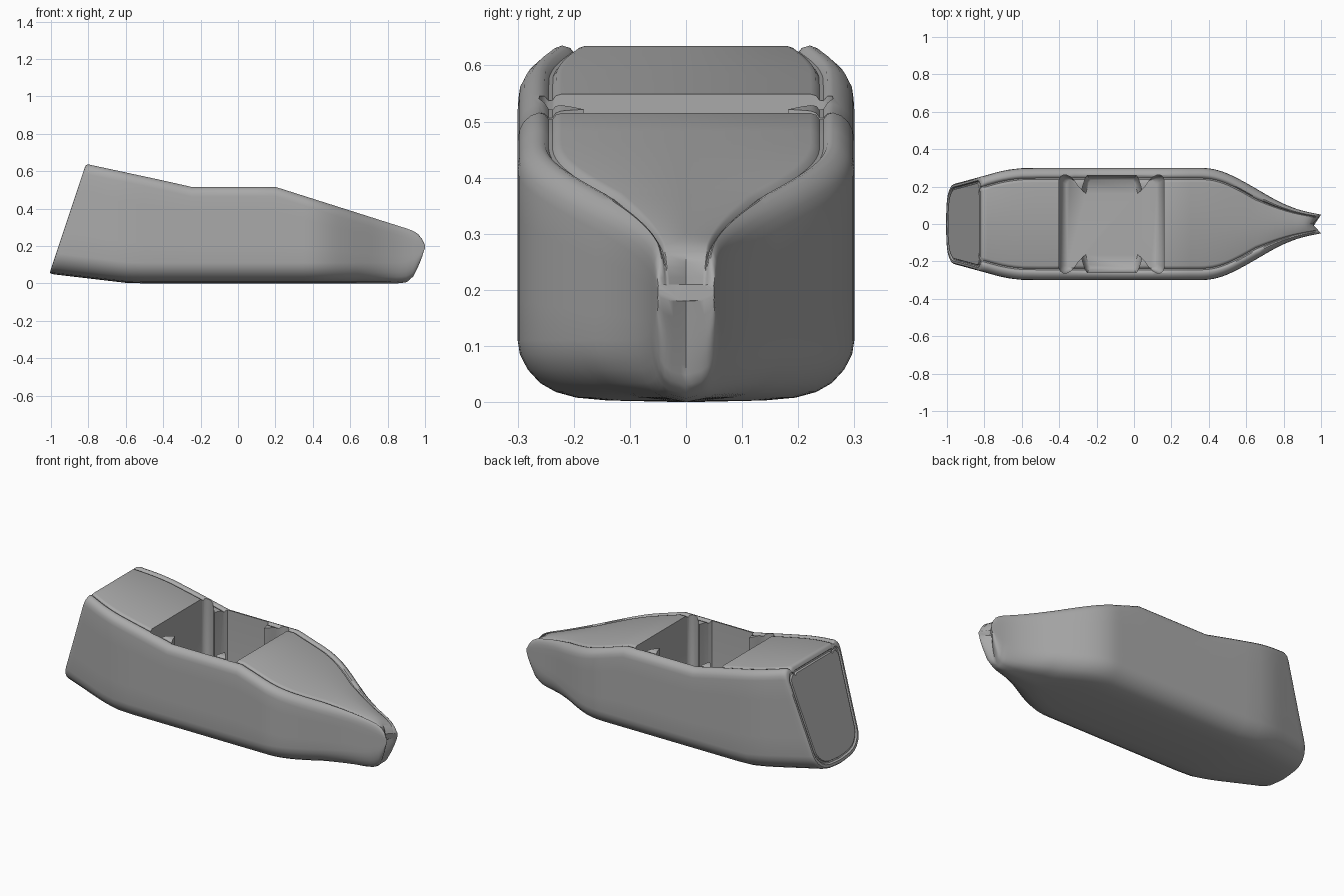
import bpy, bmesh

if "Cube" in bpy.data.objects:
    bpy.data.objects.remove(bpy.data.objects["Cube"])

grey = bpy.data.materials.new("plain grey")
grey.diffuse_color = (0.4, 0.4, 0.4, 1)
grey.use_nodes = True
grey.node_tree.nodes["Principled BSDF"].inputs["Base Color"].default_value = grey.diffuse_color

# hull lines: half width, sheer height and keel height along the length
WIDTH = [(-1.0, .205), (-.95, .217), (-.8, .258), (-.7, .286), (-.6, .30), (.4, .30),
         (.48, .28), (.56, .242), (.66, .185), (.75, .132), (.83, .094), (.9, .07), (1.0, .05)]
TOP = [(-1.0, .677), (-.8, .635), (-.4, .549), (-.25, .515), (.2, .515), (.9, .293), (.94, .28),
       (.97, .262), (.988, .24), (1.0, .21)]
KEEL = [(-1.0, .05), (-.6, .003), (-.5, 0), (.86, 0), (.91, .008), (.95, .03), (.975, .075),
        (.99, .12), (1.0, .18)]


def sample(table, x):
    """Piecewise linear lookup, clamped at both ends."""
    if x <= table[0][0]:
        return table[0][1]
    for (a, va), (b, vb) in zip(table, table[1:]):
        if x <= b:
            return va + (vb - va) * (x - a) / (b - a)
    return table[-1][1]


def width(x):
    """Half width, softened by averaging nearby values."""
    r = min(.035, 1 + x, 1 - x) if abs(x) < 1 else 0
    return sum(sample(WIDTH, x + r * k) for k in (-1, -.5, 0, .5, 1)) / 5


def section(xk, xt):
    """Closed cross-section from keel position xk to sheer position xt."""
    zb, zt = sample(KEEL, xk), sample(TOP, xt)
    h = min(1, (zt - zb) / .26)
    # inset from the side (fraction limited by width), height: deck, groove, rail, side, bilge
    upper = [(.078, 0), (.068, -.003), (.062, -.011), (.055, -.011), (.048, -.002), (.038, .001),
             (.024, -.004), (.011, -.015), (.003, -.03), (0, -.05)]
    lower = [(0, .11), (.004, .085), (.018, .058), (.04, .034), (.068, .018), (.105, .008), (.16, .003)]
    half = [(i, zt + z * h) for i, z in upper]
    za, zc = zt - .05 * h, zb + .11 * h
    half += [(0, za + (zc - za) * k / 4) for k in (1, 2, 3)]
    half += [(i, zb + z * h) for i, z in lower]
    pts = []
    for inset, z in half:
        x = xk + (xt - xk) * (z - zb) / (zt - zb)
        w = width(x)
        y = w - inset * min(1, w / .19)
        x -= .045 * max(0, (xt - .9) / .1) * (1 - y / w)      # notch between the bow tips
        pts.append((x, y, z))
    x_deck = xt - .045 * max(0, (xt - .9) / .1)
    x_keel = xk - .045 * max(0, (xk - .9) / .1)
    ring = [(x_deck, 0, zt)] + pts + [(x_keel, 0, zb)]
    return ring + [(x, -y, z) for x, y, z in reversed(pts)]


def loft(bm, rings):
    """Skin successive rings and return the two caps."""
    rows = [[bm.verts.new(p) for p in r] for r in rings]
    n = len(rows[0])
    for a, b in zip(rows, rows[1:]):
        for i in range(n):
            j = (i + 1) % n
            bm.faces.new((a[i], a[j], b[j], b[i]))
    return bm.faces.new(rows[0]), bm.faces.new(rows[-1])


def finish(name, bm):
    bmesh.ops.recalc_face_normals(bm, faces=bm.faces[:])
    me = bpy.data.meshes.new(name)
    bm.to_mesh(me)
    bm.free()
    me.materials.append(grey)
    ob = bpy.data.objects.new(name, me)
    bpy.context.collection.objects.link(ob)
    return ob


# hull with raked stern, side rails and grooved deck
stations = [(-1.0 + .4 * t, -.805 + .205 * t) for t in (.035, .1, .2, .35, .5, .65, .8, 1)]
stations += [(x, x) for x in (-.5, -.4, -.32, -.25, -.1, .1, .2)]
stations += [(.3 + .025 * k,) * 2 for k in range(25)]
stations += [(x, x) for x in (.92, .935, .95, .96, .97, .98, .988, .995, 1.0)]
rings = [section(*s) for s in stations]

# rounded stern edge: slightly shrunken rings behind the first section
edge = section(-1.0, -.805)
cz = .33


def shrink(k, dx):
    return [(x + dx + .195 / .585 * (z - cz) * (k - 1), y * k, cz + (z - cz) * k) for x, y, z in edge]


stern = [shrink(.86, -.008), shrink(.875, -.001), shrink(.9, -.001), shrink(.92, -.009),
         shrink(.97, -.008), shrink(.99, -.003)]
bm = bmesh.new()
loft(bm, stern + rings)
hull = finish("hull", bm)

# cockpit opening with two pairs of pointed side ribs
half = [(-.4, .235), (-.393, .252), (-.38, .261), (-.36, .262), (-.34, .252), (-.32, .232), (-.3, .203),
        (-.28, .182), (-.272, .21), (-.262, .24), (-.25, .26), (.012, .26), (.024, .24), (.034, .21),
        (.042, .182), (.062, .203), (.082, .232), (.102, .252), (.122, .262), (.142, .261),
        (.154, .252), (.16, .235)]
outline = half + [(x, -y) for x, y in reversed(half)]
cut_rings = []
for z, kx, ky in ((.05, .86, .9), (.06, .92, .94), (.085, .97, .98), (.12, 1, 1), (.8, 1, 1)):
    cut_rings.append([(-.12 + (x + .12) * kx, y * ky, z) for x, y in outline])
bm = bmesh.new()
loft(bm, cut_rings)
cutter = finish("cockpit_cutter", bm)
cutter.hide_render = True

cut = hull.modifiers.new("cockpit", "BOOLEAN")
cut.operation = "DIFFERENCE"
cut.solver = "EXACT"
cut.object = cutter
bpy.context.view_layer.objects.active = hull
hull.select_set(True)
bpy.ops.object.modifier_apply(modifier=cut.name)
bpy.data.objects.remove(cutter)
bpy.ops.object.shade_smooth_by_angle(angle=0.7)
